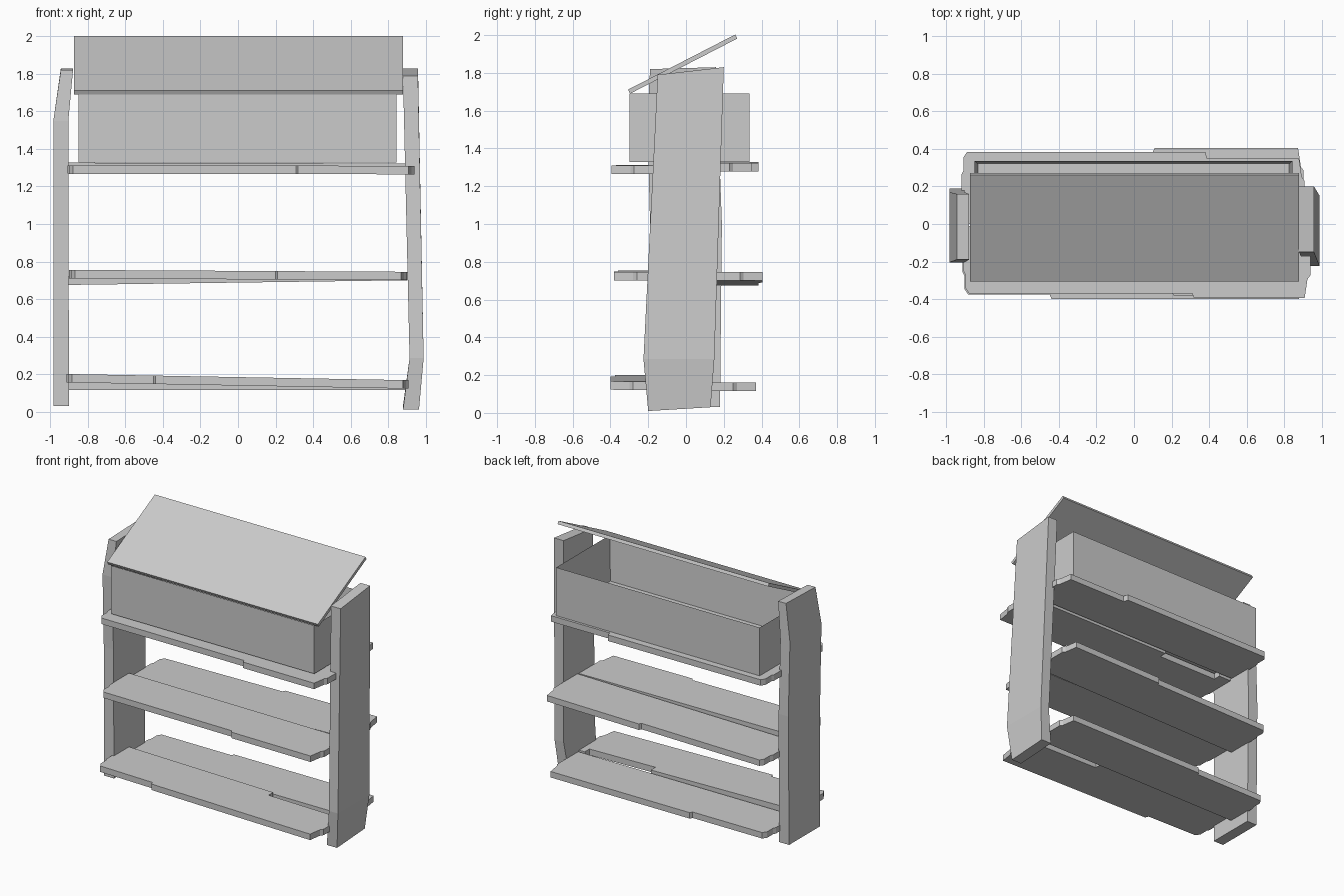
import bpy, bmesh, math
from mathutils import Matrix

default = bpy.data.objects.get("Cube")
if default:
    bpy.data.objects.remove(default)

grey = bpy.data.materials.new("plain_grey")
grey.use_nodes = True
grey.diffuse_color = (0.6, 0.6, 0.6, 1)
grey.node_tree.nodes["Principled BSDF"].inputs["Base Color"].default_value = grey.diffuse_color


def finish(name, bm):
    bmesh.ops.recalc_face_normals(bm, faces=bm.faces)
    mesh = bpy.data.meshes.new(name)
    bm.to_mesh(mesh)
    bm.free()
    mesh.materials.append(grey)
    obj = bpy.data.objects.new(name, mesh)
    bpy.context.collection.objects.link(obj)
    return obj


def block(bm, low, high):
    size = [b - a for a, b in zip(low, high)]
    mid = [(a + b) / 2 for a, b in zip(low, high)]
    matrix = Matrix.Translation(mid) @ Matrix.Diagonal((*size, 1))
    return bmesh.ops.create_cube(bm, size=1, matrix=matrix)["verts"]


# Uprights: rough boards lofted through rectangular sections
def upright(name, sections, top_slope, bottom_slope):
    bm = bmesh.new()
    rings = []
    for i, (z, xa, xb, ya, yb) in enumerate(sections):
        slope = bottom_slope if i == 0 else top_slope if i == len(sections) - 1 else 0
        corners = [(xa, ya, 0), (xb, ya, 0), (xb, yb, slope), (xa, yb, slope)]
        rings.append([bm.verts.new((x, y, z + dz)) for x, y, dz in corners])
    for a, b in zip(rings, rings[1:]):
        for i in range(4):
            j = (i + 1) % 4
            bm.faces.new((a[i], a[j], b[j], b[i]))
    bm.faces.new(rings[0])
    bm.faces.new(rings[-1])
    return finish(name, bm)


upright("left_upright", [
    (0.01, 0.88, 0.965, -0.2, 0.13),
    (0.285, 0.915, 0.99, -0.225, 0.15),
    (1.79, 0.88, 0.96, -0.15, 0.2)], 0.04, 0.02)
upright("right_upright", [
    (0.03, -0.985, -0.9, -0.19, 0.18),
    (1.0, -0.985, -0.905, -0.19, 0.19),
    (1.55, -0.985, -0.905, -0.205, 0.17),
    (1.82, -0.945, -0.88, -0.19, 0.16)], 0.01, 0)


# Shelf planks: stepped outer edge, clipped corners and an optional inner gap
def plank(name, x0, x1, edge0, edge1, step_x, inner, z0, z1, gap=None, thick=0.045):
    side = math.copysign(1, edge0)
    clip = 0.03
    outline = [(x0, inner), (x0, edge0 - side * 0.12),
               (x0 + clip / 3, edge0 - side * 0.1), (x0 + clip / 3, edge0 - side * clip),
               (x0 + clip, edge0), (step_x, edge0), (step_x + 0.01, edge1),
               (x1 - clip, edge1), (x1 - clip / 2, edge1 - side * 0.1),
               (x1, edge1 - side * 0.12), (x1, inner)]
    if gap:
        a, b = gap
        cut = inner + side * 0.055
        outline += [(b, inner), (b, cut), (a, cut), (a, inner)]
    bm = bmesh.new()
    height = lambda x: z0 + (z1 - z0) * (x - x0) / (x1 - x0)
    face = bm.faces.new([bm.verts.new((x, y, height(x))) for x, y in outline])
    made = bmesh.ops.extrude_face_region(bm, geom=[face])["geom"]
    tops = [v for v in made if isinstance(v, bmesh.types.BMVert)]
    bmesh.ops.translate(bm, verts=tops, vec=(0, 0, thick))
    return finish(name, bm)


plank("lower_front_plank", -0.915, 0.91, -0.375, -0.4, -0.45, -0.01, 0.155, 0.122, (0.3, 0.85))
plank("lower_back_plank", -0.91, 0.9, 0.35, 0.37, -0.3, 0, 0.115, 0.115)
plank("middle_front_plank", -0.9, 0.9, -0.36, -0.38, 0.2, -0.01, 0.71, 0.7)
plank("middle_back_plank", -0.91, 0.905, 0.385, 0.405, 0.1, 0, 0.675, 0.7)
plank("upper_front_plank", -0.91, 0.94, -0.37, -0.395, 0.31, -0.01, 1.268, 1.265, (-0.8, -0.3))
plank("upper_back_plank", -0.92, 0.91, 0.385, 0.35, 0.38, 0, 1.282, 1.278)

# Open box: top face inset and pushed down
bm = bmesh.new()
block(bm, (-0.85, -0.3, 1.327), (0.845, 0.337, 1.69))
top = max(bm.faces, key=lambda f: f.calc_center_median().z)
bmesh.ops.inset_region(bm, faces=[top], thickness=0.025)
bmesh.ops.translate(bm, verts=top.verts, vec=(0, 0, -0.335))
finish("storage_box", bm)

# Lid: thin tilted panel
bm = bmesh.new()
block(bm, (-0.875, 0, 0), (0.88, 0.638, 0.024))
lid = finish("box_lid", bm)
lid.location = (0, -0.296, 1.69)
lid.rotation_euler.x = math.radians(27.2)
